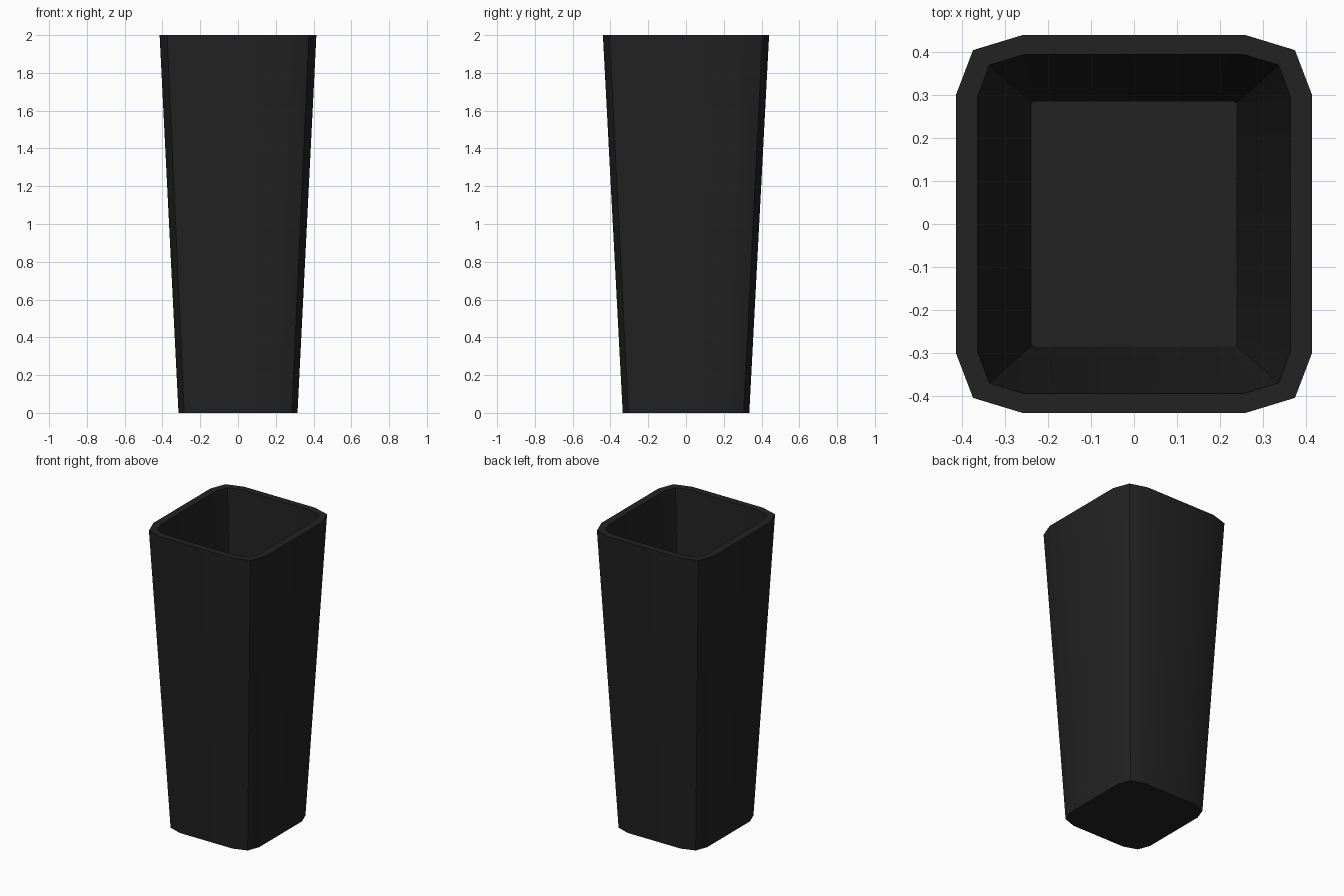
import bpy, bmesh

if "Cube" in bpy.data.objects:
    bpy.data.objects.remove(bpy.data.objects["Cube"])


def ring(bm, a, b, c, z):
    """Twelve-sided rounded rectangle; a, b, c are the corner points of one quadrant."""
    quad = [c, b, a]
    pts = quad + [(-x, y) for x, y in reversed(quad)]
    pts += [(-x, -y) for x, y in pts]
    return [bm.verts.new((x, y, z)) for x, y in pts]


bm = bmesh.new()
# Base, outer rim, inner rim, inner floor
rings = [
    ring(bm, (0.195, 0.335), (0.285, 0.305), (0.315, 0.225), 0.0),
    ring(bm, (0.26, 0.44), (0.375, 0.405), (0.415, 0.30), 2.0),
    ring(bm, (0.255, 0.395), (0.337, 0.37), (0.365, 0.295), 2.0),
    ring(bm, (0.233, 0.285), (0.238, 0.283), (0.24, 0.277), 0.08),
]
for lo, hi in zip(rings, rings[1:]):
    for i in range(12):
        j = (i + 1) % 12
        bm.faces.new((lo[i], lo[j], hi[j], hi[i]))
bm.faces.new(list(reversed(rings[0])))
bm.faces.new(rings[-1])
bmesh.ops.recalc_face_normals(bm, faces=bm.faces)

mesh = bpy.data.meshes.new("planter")
bm.to_mesh(mesh)
bm.free()
planter = bpy.data.objects.new("tall_planter", mesh)
bpy.context.collection.objects.link(planter)

# Matte charcoal
mat = bpy.data.materials.new("charcoal")
mat.diffuse_color = (0.016, 0.016, 0.016, 1)
mat.use_nodes = True
mat.node_tree.nodes["Principled BSDF"].inputs["Base Color"].default_value = mat.diffuse_color
mesh.materials.append(mat)

# Smooth sides with sharp corners and rim
bpy.context.view_layer.objects.active = planter
planter.select_set(True)
bpy.ops.object.shade_smooth_by_angle(angle=0.7)
